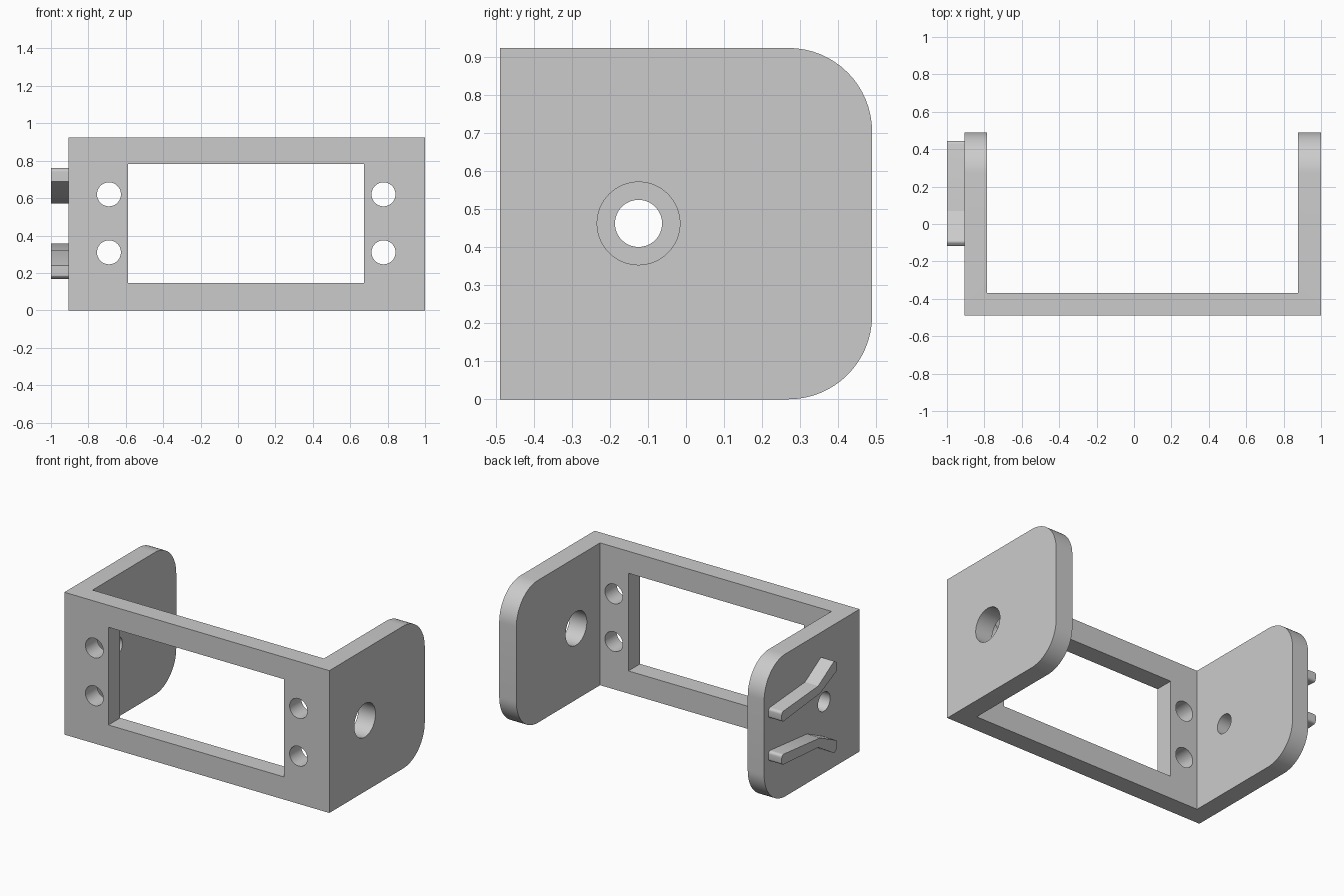
import bpy, bmesh, math
from mathutils import Vector, Matrix

cube = bpy.data.objects.get("Cube")
if cube:
    bpy.data.objects.remove(cube, do_unlink=True)

grey = bpy.data.materials.new("light grey")
grey.use_nodes = True
grey.diffuse_color = (0.6, 0.6, 0.6, 1)
grey.node_tree.nodes["Principled BSDF"].inputs["Base Color"].default_value = (0.6, 0.6, 0.6, 1)


def rounded(corners, steps=16):
    """Fillet a closed outline of (y, z, radius) corners."""
    out = []
    for i, (y, z, r) in enumerate(corners):
        p = Vector((y, z))
        if r == 0:
            out.append(p)
            continue
        a = (Vector(corners[i - 1][:2]) - p).normalized()
        b = (Vector(corners[(i + 1) % len(corners)][:2]) - p).normalized()
        half = a.angle(b) / 2
        centre = p + (a + b).normalized() * (r / math.sin(half))
        start = p + a * (r / math.tan(half)) - centre
        end = p + b * (r / math.tan(half)) - centre
        sweep = end.angle_signed(start)
        for k in range(steps + 1):
            out.append(centre + Matrix.Rotation(sweep * k / steps, 2) @ start)
    return out


def finish(name, bm):
    bmesh.ops.recalc_face_normals(bm, faces=bm.faces)
    mesh = bpy.data.meshes.new(name)
    bm.to_mesh(mesh)
    bm.free()
    mesh.materials.append(grey)
    ob = bpy.data.objects.new(name, mesh)
    bpy.context.collection.objects.link(ob)
    return ob


def prism(name, outline, x0, x1):
    """Extrude a y-z outline along x."""
    bm = bmesh.new()
    face = bm.faces.new([bm.verts.new((x0, p[0], p[1])) for p in outline])
    new = bmesh.ops.extrude_face_region(bm, geom=[face])["geom"]
    bmesh.ops.translate(bm, vec=(x1 - x0, 0, 0),
                        verts=[v for v in new if isinstance(v, bmesh.types.BMVert)])
    return finish(name, bm)


def box(name, x, y, z):
    return prism(name, [(y[0], z[0]), (y[1], z[0]), (y[1], z[1]), (y[0], z[1])], *x)


def cylinder(name, centre, radius, depth, axis):
    bm = bmesh.new()
    turn = Matrix.Rotation(math.pi / 2, 4, 'Y' if axis == 'X' else 'X')
    bmesh.ops.create_cone(bm, cap_ends=True, segments=64, radius1=radius, radius2=radius,
                          depth=depth, matrix=Matrix.Translation(centre) @ turn)
    return finish(name, bm)


def cut(target, cutter):
    mod = target.modifiers.new("cut", 'BOOLEAN')
    mod.operation = 'DIFFERENCE'
    mod.solver = 'EXACT'
    mod.object = cutter
    bpy.context.view_layer.objects.active = target
    bpy.ops.object.modifier_apply(modifier=mod.name)
    bpy.data.objects.remove(cutter, do_unlink=True)


def smooth(ob):
    bpy.ops.object.select_all(action='DESELECT')
    ob.select_set(True)
    bpy.context.view_layer.objects.active = ob
    bpy.ops.object.shade_smooth_by_angle(angle=math.radians(25))


# U-shaped bracket: solid block with rounded rear corners, hollowed out
top = 0.925
bracket = prism("bracket", rounded([(-0.49, 0, 0), (0.49, 0, 0.22), (0.49, top, 0.22), (-0.49, top, 0)]),
                -0.905, 1.0)
cut(bracket, box("inside_cutter", (-0.787, 0.877), (-0.37, 0.8), (-0.2, 1.2)))

# Front window and four screw holes
cut(bracket, box("window_cutter", (-0.588, 0.673), (-0.7, -0.2), (0.147, 0.782)))
for x in (-0.69, 0.778):
    for z in (0.31, 0.62):
        cut(bracket, cylinder("screw_cutter", (x, -0.43, z), 0.064, 0.3, 'Y'))

# Pivot holes: small in the right arm, large in the left arm
for x, radius in ((-0.846, 0.062), (0.938, 0.109)):
    cut(bracket, cylinder("pivot_cutter", (x, -0.125, 0.463), radius, 0.3, 'X'))
smooth(bracket)

# Pair of bent ribs on the outside of the right arm, mirrored in height
rib = [(0.445, 0.57, 0.018), (0.445, 0.637, 0.018), (0.07, 0.665, 0), (-0.095, 0.765, 0.015),
       (-0.118, 0.747, 0.01), (-0.118, 0.69, 0), (0.05, 0.61, 0)]
middle = 0.465
for name, sign in (("upper_rib", 1), ("lower_rib", -1)):
    outline = [(y, middle + sign * (z - middle)) for y, z in rounded(rib, 6)]
    smooth(prism(name, outline, -1.0, -0.9))
